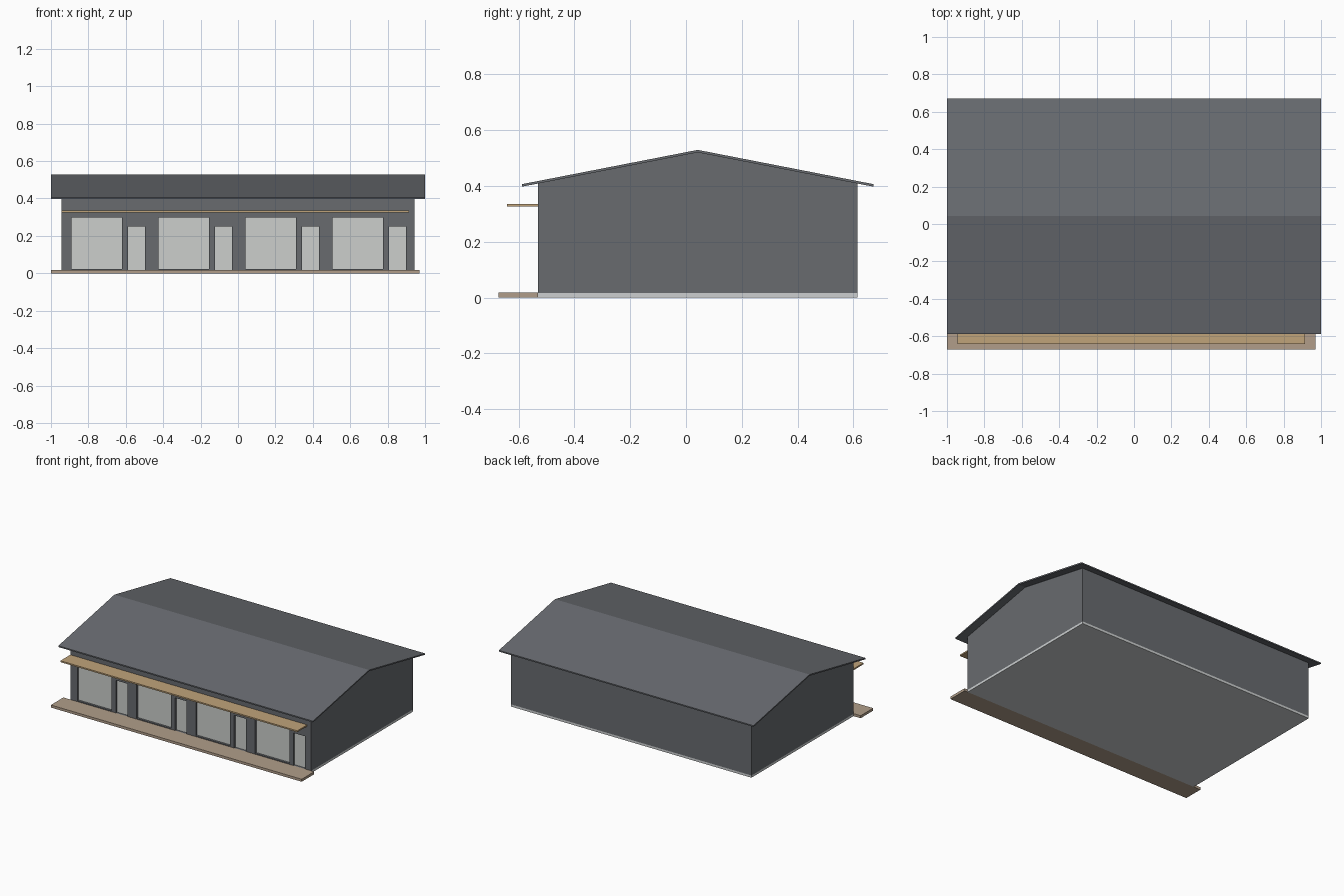
import bpy, bmesh

if "Cube" in bpy.data.objects:
    bpy.data.objects.remove(bpy.data.objects["Cube"])


def material(name, rgb):
    # sRGB 0-255 to linear
    lin = [((c / 255 + 0.055) / 1.055) ** 2.4 for c in rgb]
    m = bpy.data.materials.new(name)
    m.diffuse_color = (*lin, 1)
    m.use_nodes = True
    m.node_tree.nodes["Principled BSDF"].inputs["Base Color"].default_value = m.diffuse_color
    return m


WALL = material("slate grey wall", (104, 107, 111))
ROOF = material("slate grey roof", (104, 107, 112))
GLASS = material("pale grey glass", (204, 207, 204))
SLAB = material("light concrete", (204, 207, 208))
DECK = material("weathered wood", (177, 158, 138))
CANOPY = material("warm wood", (192, 163, 122))


def prism(name, profile, x0, x1, mat):
    """Extrude a (y, z) profile along x."""
    bm = bmesh.new()
    face = bm.faces.new([bm.verts.new((x0, y, z)) for y, z in profile])
    ext = bmesh.ops.extrude_face_region(bm, geom=[face])
    moved = [v for v in ext["geom"] if isinstance(v, bmesh.types.BMVert)]
    bmesh.ops.translate(bm, vec=(x1 - x0, 0, 0), verts=moved)
    bmesh.ops.recalc_face_normals(bm, faces=bm.faces)
    me = bpy.data.meshes.new(name)
    bm.to_mesh(me)
    bm.free()
    me.materials.append(mat)
    ob = bpy.data.objects.new(name, me)
    bpy.context.collection.objects.link(ob)
    return ob


def box(name, x0, x1, y0, y1, z0, z1, mat):
    return prism(name, [(y0, z0), (y1, z0), (y1, z1), (y0, z1)], x0, x1, mat)


W, FRONT, BACK, MID = 0.944, -0.531, 0.614, 0.042
RIDGE, SLOPE, THICK = 0.529, 0.195, 0.009


def roof_z(y):
    return RIDGE - SLOPE * abs(y - MID)


# Floor slab and gabled body
box("floor_slab", -W, W, FRONT, BACK, 0, 0.016, SLAB)
walls = prism("walls", [(FRONT, 0.016), (BACK, 0.016), (BACK, roof_z(BACK) - THICK),
                        (MID, RIDGE - THICK), (FRONT, roof_z(FRONT) - THICK)], -W, W, WALL)

# Overhanging roof sheet
eaves = (-0.587, 0.671)
prism("roof", [(eaves[0], roof_z(eaves[0]) - THICK), (MID, RIDGE - THICK),
               (eaves[1], roof_z(eaves[1]) - THICK), (eaves[1], roof_z(eaves[1])),
               (MID, RIDGE), (eaves[0], roof_z(eaves[0]))], -1, 1, ROOF)

# Four bays, each with a wide window and a narrow door, set back in the wall
RECESS = 0.018
for i in range(4):
    x = -0.89 + i * 0.465
    for kind, a, b, z0, z1 in (("window", 0, 0.27, 0.024, 0.297),
                               ("door", 0.302, 0.393, 0.018, 0.25)):
        cutter = box(f"{kind}_cutter_{i + 1}", x + a, x + b, FRONT - 0.05,
                     FRONT + RECESS, z0, z1, WALL)
        cutter.hide_render = True
        cutter.hide_set(True)
        cut = walls.modifiers.new(cutter.name, "BOOLEAN")
        cut.operation, cut.solver, cut.object = "DIFFERENCE", "EXACT", cutter
        box(f"{kind}_glass_{i + 1}", x + a, x + b, FRONT + RECESS - 0.003,
            FRONT + RECESS, z0, z1, GLASS)

# Front terrace and the thin canopy above the openings
box("terrace_deck", -1, 0.97, -0.671, FRONT, 0, 0.018, DECK)
box("canopy", -0.945, 0.915, -0.642, FRONT, 0.326, 0.336, CANOPY)
